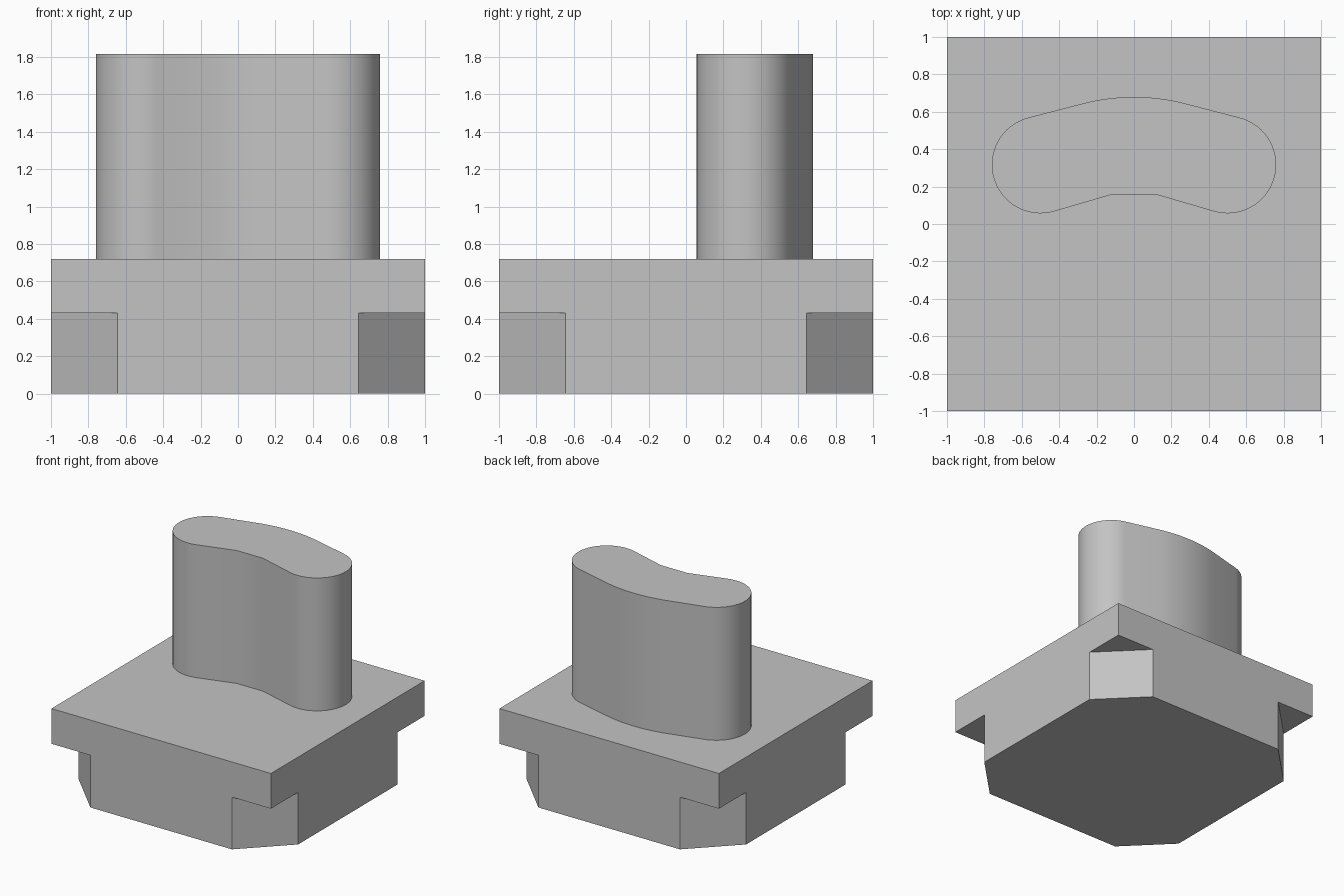
import bpy
import bmesh
from math import cos, sin, radians
from mathutils import Matrix, Vector

if "Cube" in bpy.data.objects:
    bpy.data.objects.remove(bpy.data.objects["Cube"], do_unlink=True)

GREY = (0.55, 0.55, 0.55, 1.0)
BASE_TOP, NOTCH_TOP, PEG_TOP = 0.72, 0.43, 1.815
FLAT = 0.645          # half length of a side left between two notches

grey = bpy.data.materials.new("plain grey")
grey.use_nodes = True
grey.diffuse_color = GREY
grey.node_tree.nodes["Principled BSDF"].inputs["Base Color"].default_value = GREY


def finish(bm, name):
    """Clean the mesh and link it as a named object."""
    bmesh.ops.remove_doubles(bm, verts=bm.verts, dist=0.0005)
    bmesh.ops.recalc_face_normals(bm, faces=bm.faces)
    mesh = bpy.data.meshes.new(name)
    bm.to_mesh(mesh)
    bm.free()
    mesh.materials.append(grey)
    obj = bpy.data.objects.new(name, mesh)
    bpy.context.collection.objects.link(obj)
    return obj


def arc(cx, cy, r, start, end, steps):
    """Points along a circular arc, angles in degrees."""
    angles = [radians(start + (end - start) * i / steps) for i in range(steps + 1)]
    return [(cx + r * cos(a), cy + r * sin(a)) for a in angles]


# Square base with a chamfered notch under each corner
bm = bmesh.new()


def add_face(points, turn=Matrix()):
    bm.faces.new([bm.verts.new(turn @ Vector(p)) for p in points])


half = [(FLAT, 0), (FLAT, NOTCH_TOP), (1, NOTCH_TOP), (1, BASE_TOP)]
side = half + [(-x, z) for x, z in reversed(half)]
for k in range(4):
    turn = Matrix.Rotation(radians(90 * k), 4, "Z")
    add_face([(x, -1, z) for x, z in side], turn)
    add_face([(FLAT, -1, 0), (1, -FLAT, 0),
              (1, -FLAT, NOTCH_TOP), (FLAT, -1, NOTCH_TOP)], turn)
    add_face([(FLAT, -1, NOTCH_TOP), (1, -FLAT, NOTCH_TOP), (1, -1, NOTCH_TOP)], turn)
add_face([(-1, -1, BASE_TOP), (1, -1, BASE_TOP), (1, 1, BASE_TOP), (-1, 1, BASE_TOP)])
add_face([(-FLAT, -1, 0), (FLAT, -1, 0), (1, -FLAT, 0), (1, FLAT, 0),
          (FLAT, 1, 0), (-FLAT, 1, 0), (-1, FLAT, 0), (-1, -FLAT, 0)])
finish(bm, "notched_base")

# Bean-shaped peg: round ends, bowed back, shallow hollow in front
END_X, END_Y, END_R, BACK_R = 0.5, 0.317, 0.26, 1.1
right_end = arc(END_X, END_Y, END_R, -106, 75, 32)
left_end = [(-x, y) for x, y in reversed(right_end)]
back = arc(0, 0.679 - BACK_R, BACK_R, 75, 105, 12)
outline = [(-0.12, 0.157), (0.12, 0.157)] + right_end + back + left_end

bm = bmesh.new()
bottom = bm.faces.new([bm.verts.new((x, y, BASE_TOP)) for x, y in outline])
walls = bmesh.ops.extrude_face_region(bm, geom=[bottom], use_keep_orig=True)
top_verts = [v for v in walls["geom"] if isinstance(v, bmesh.types.BMVert)]
bmesh.ops.translate(bm, verts=top_verts, vec=(0, 0, PEG_TOP - BASE_TOP))
peg = finish(bm, "curved_peg")

bpy.ops.object.select_all(action="DESELECT")
peg.select_set(True)
bpy.context.view_layer.objects.active = peg
bpy.ops.object.shade_smooth_by_angle(angle=radians(30))
